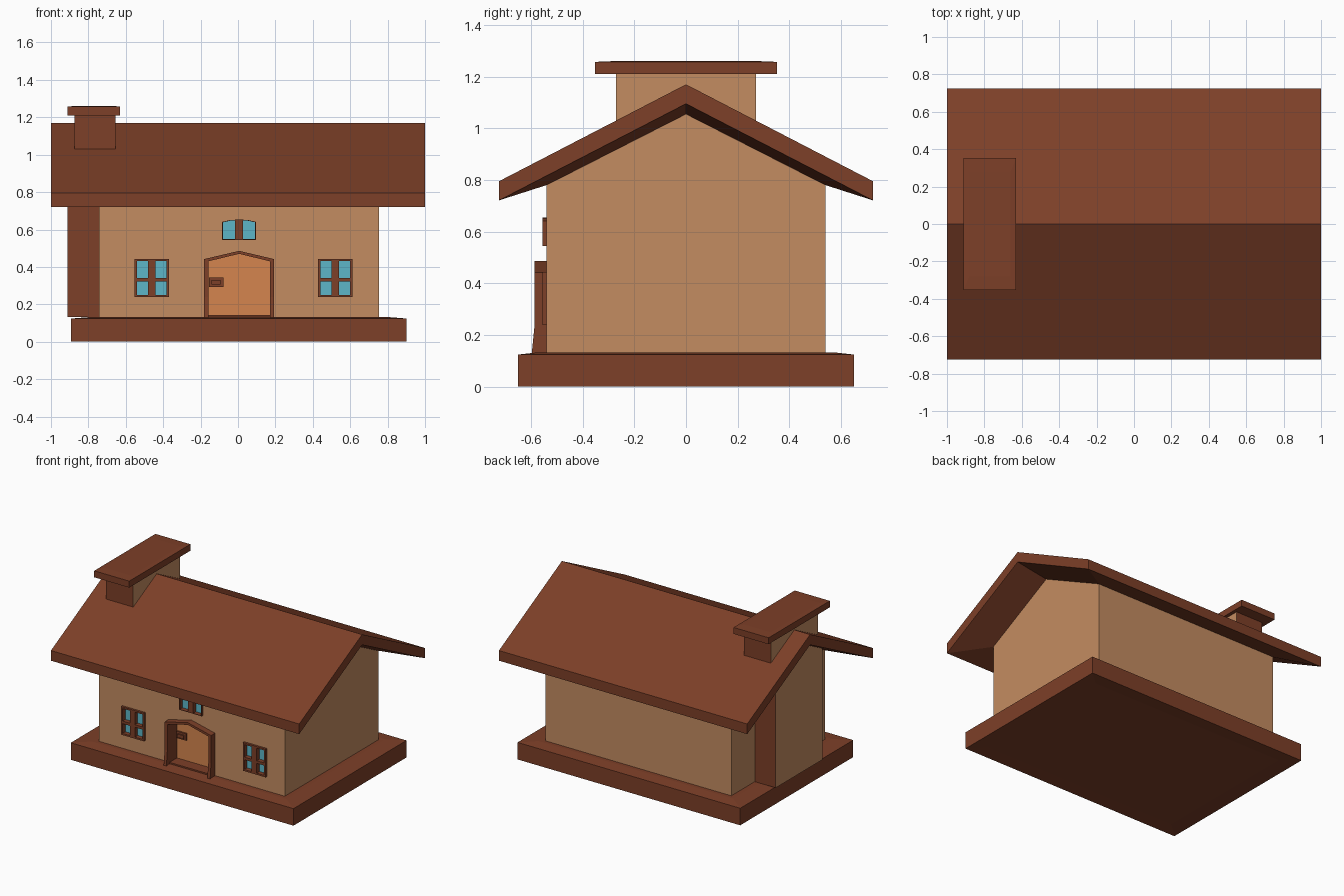
import bpy, bmesh

if "Cube" in bpy.data.objects:
    bpy.data.objects.remove(bpy.data.objects["Cube"])


def material(name, rgb):
    m = bpy.data.materials.new(name)
    m.diffuse_color = (*rgb, 1)
    m.use_nodes = True
    m.node_tree.nodes["Principled BSDF"].inputs["Base Color"].default_value = m.diffuse_color
    return m


BROWN = material("brown wood", (0.205, 0.050, 0.021))
TAN = material("tan wall", (0.55, 0.262, 0.120))
ORANGE = material("orange door", (0.66, 0.235, 0.078))
BLUE = material("blue glass", (0.110, 0.47, 0.58))


def build(name, verts, faces, *mats, rule=lambda f: abs(f.normal.x) < .5):
    """Mesh from faces; with two materials the rule picks faces for the second."""
    bm = bmesh.new()
    vs = [bm.verts.new(v) for v in verts]
    for f in faces:
        bm.faces.new([vs[i] for i in f])
    bmesh.ops.recalc_face_normals(bm, faces=bm.faces)
    if len(mats) > 1:
        for f in bm.faces:
            f.normal_update()
            f.material_index = int(rule(f))
    me = bpy.data.meshes.new(name)
    bm.to_mesh(me)
    bm.free()
    for m in mats:
        me.materials.append(m)
    ob = bpy.data.objects.new(name, me)
    bpy.context.collection.objects.link(ob)
    return ob


def prism(name, profile, axis, a, b, *mats):
    """Extrude a (y,z) profile along x, or an (x,z) profile along y."""
    n = len(profile)
    at = (lambda p, t: (t, p[0], p[1])) if axis == 'x' else (lambda p, t: (p[0], t, p[1]))
    verts = [at(p, t) for t in (a, b) for p in profile]
    faces = [range(n), range(n, 2 * n)]
    faces += [(i, (i + 1) % n, n + (i + 1) % n, n + i) for i in range(n)]
    return build(name, verts, faces, *mats)


def box(name, x0, x1, y0, y1, z0, z1, *mats):
    return prism(name, [(y0, z0), (y1, z0), (y1, z1), (y0, z1)], 'x', x0, x1, *mats)


def rect(x0, x1, y0, y1, z):
    return [(x0, y0, z), (x1, y0, z), (x1, y1, z), (x0, y1, z)]


def sweep(name, sections, closed, mat):
    """Skin four-cornered sections in order, as a ring or with end caps."""
    n = len(sections)
    faces = [] if closed else [(0, 1, 2, 3), tuple(4 * n - 4 + i for i in range(4))]
    for s in range(n if closed else n - 1):
        k, m = 4 * s, 4 * ((s + 1) % n)
        faces += [(k + i, k + (i + 1) % 4, m + (i + 1) % 4, m + i) for i in range(4)]
    return build(name, [v for s in sections for v in s], faces, mat)


# base slab, top rising slightly towards the walls, underside slightly hollow
sweep("base", [rect(-.78, .79, -.55, .55, .006), rect(-.892, .902, -.65, .65, 0),
               rect(-.892, .902, -.65, .65, .124), rect(-.78, .79, -.57, .57, .133)],
      False, BROWN)

# walls and roof in one shell: roof slopes, rim, soffit running inwards, walls
X0, X1 = -.743, .755
verts = []
for x, xi in ((-1, X0), (1, X1)):
    verts += [(x, -.724, .795), (x, 0, 1.17), (x, .724, .795),      # top edge
              (x, -.724, .721), (x, 0, 1.095), (x, .724, .721),     # rim bottom
              (xi, -.54, .78), (xi, 0, 1.055), (xi, .54, .78),      # wall top
              (xi, -.54, .128), (xi, .54, .128)]                    # wall foot
faces = [(9, 10, 21, 20)]
for k in (0, 11):
    faces.append((k + 6, k + 7, k + 8, k + 10, k + 9))  # end wall
    for r in (0, 3):  # gable rim and gable soffit
        faces += [(k + r + i, k + r + i + 1, k + r + i + 4, k + r + i + 3) for i in (0, 1)]
for a, b in ((0, 1), (1, 2), (0, 3), (2, 5), (3, 6), (5, 8), (6, 9), (8, 10)):
    faces.append((a, b, b + 11, a + 11))
house = build("walls_and_roof", verts, faces, TAN, BROWN,
              rule=lambda f: min(v.co.z for v in f.verts) > .2)


def recess(name, profile, depth):
    """Cut an opening of the given (x,z) outline into the front wall."""
    cutter = prism(name + "_cutter", profile, 'y', -.6, depth, TAN)
    cutter.hide_render = True
    cutter.display_type = 'WIRE'
    mod = house.modifiers.new(name, 'BOOLEAN')
    mod.operation, mod.solver, mod.object = 'DIFFERENCE', 'EXACT', cutter


# chimney: breast on the left wall, stack above the roof, cap
prism("chimney_breast", [(-.27, .133), (.27, .133), (.27, .97), (0, 1.11), (-.27, .97)],
      'x', -.912, -.74, TAN, BROWN)
prism("chimney_stack", [(-.27, 1.02), (0, 1.16), (.27, 1.02), (.27, 1.215), (-.27, 1.215)],
      'x', -.873, -.655, TAN, BROWN)
sweep("chimney_cap", [rect(-.912, -.630, -.352, .352, 1.21), rect(-.912, -.630, -.352, .352, 1.257),
                      rect(-.88, -.66, -.28, .28, 1.26)], False, BROWN)

# door panel, set back in its opening
C, DOOR_Y = .006, -.475
panel = [(-.172, .132), (.184, .132), (.184, .435), (C, .478), (-.172, .435)]
recess("door_opening", panel, DOOR_Y + .02)
prism("door", panel, 'y', DOOR_Y, DOOR_Y + .02, ORANGE)
box("door_handle_plate", -.155, -.077, DOOR_Y - .012, DOOR_Y, .294, .344, BROWN)
box("door_handle", -.143, -.093, DOOR_Y - .022, DOOR_Y - .01, .306, .330, BROWN)

# door frame: deep arch strip, flared forward at the foot, with a threshold
outer = [(-.187, .128), (-.187, .24), (-.187, .442), (0, .486), (.187, .442), (.187, .24), (.187, .128)]
inner = [(-.165, .128), (-.165, .24), (-.165, .430), (0, .470), (.165, .430), (.165, .24), (.165, .128)]
sections = []
for (ox, oz), (ix, iz) in zip(outer, inner):
    front = -.597 if oz < .2 else -.586
    sections.append([(C + ox, front, oz), (C + ix, front, iz),
                     (C + ix, DOOR_Y, iz), (C + ox, DOOR_Y, oz)])
sweep("door_frame", sections, False, BROWN)
box("door_threshold", -.17, .18, -.56, DOOR_Y, .128, .143, BROWN)

# two ground-floor windows with recessed glass
GLASS_Y = -.524
for side, cx in (("left", -.461), ("right", .520)):
    x0, x1, z0, z1, t = cx - .092, cx + .092, .238, .443, .012
    e = .004
    hole = [(x0 + e, z0 + e), (x1 - e, z0 + e), (x1 - e, z1 - e), (x0 + e, z1 - e)]
    recess(side + "_window_opening", hole, GLASS_Y + .008)
    prism(side + "_window_glass", hole, 'y', GLASS_Y, GLASS_Y + .008, BLUE)
    for n, (a, b, c, d) in enumerate((
            (x0, x0 + t, z0, z1), (x1 - t, x1, z0, z1),
            (x0 + t, x1 - t, z0, z0 + t), (x0 + t, x1 - t, z1 - t, z1),
            (cx - .02, cx + .02, z0 + t, z1 - t),
            (x0 + t, cx - .02, .321, .340), (cx + .02, x1 - t, .321, .340))):
        box(f"{side}_window_bar_{n + 1}", a, b, -.556, GLASS_Y, c, d, BROWN)

# arched upper window: thin surround, recessed glass, middle bar
arch = [(-.091, .545), (.091, .545), (.091, .641), (.05, .650), (0, .654), (-.05, .650), (-.091, .641)]


def scaled(f):
    return [(C + x * f, .6 + (z - .6) * f) for x, z in arch]


recess("upper_window_opening", scaled(.97), GLASS_Y + .008)
prism("upper_window_glass", scaled(.97), 'y', GLASS_Y, GLASS_Y + .008, BLUE)
sweep("upper_window_surround",
      [[(ox, -.556, oz), (ix, -.556, iz), (ix, GLASS_Y, iz), (ox, GLASS_Y, oz)]
       for (ox, oz), (ix, iz) in zip(scaled(1), scaled(.94))], True, BROWN)
box("upper_window_bar", C - .021, C + .021, -.556, GLASS_Y, .547, .650, BROWN)
